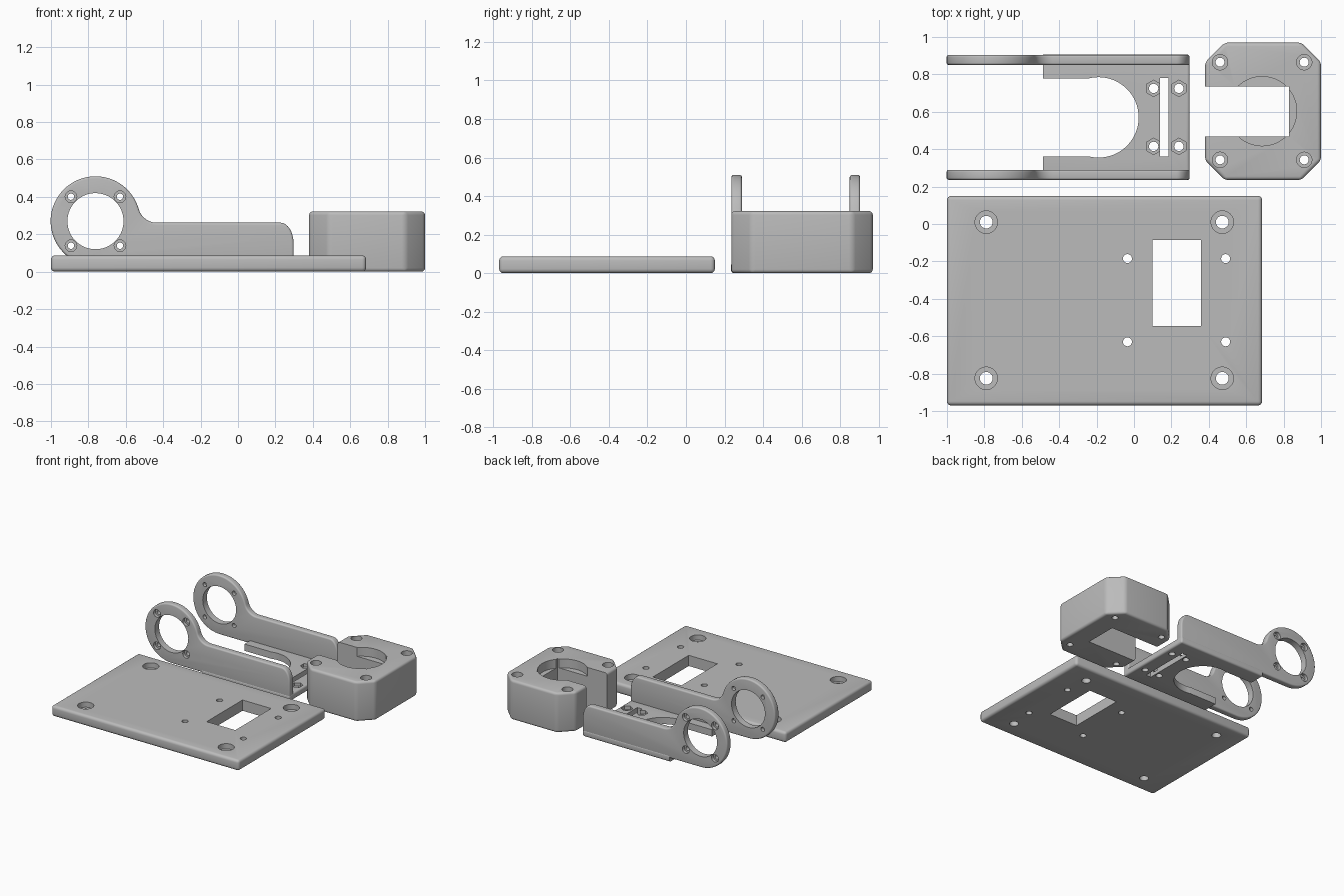
import bpy, bmesh, math
from mathutils import Matrix

if "Cube" in bpy.data.objects:
    bpy.data.objects.remove(bpy.data.objects["Cube"])

grey = bpy.data.materials.new("light_grey")
grey.diffuse_color = (0.5, 0.5, 0.5, 1)
grey.use_nodes = True
grey.node_tree.nodes["Principled BSDF"].inputs["Base Color"].default_value = grey.diffuse_color


def prism(name, pts, lo, hi, axis="Z"):
    """Extrude a profile: (x, y) along Z, or (x, z) along Y."""
    bm = bmesh.new()
    put = (lambda p, h: (p[0], p[1], h)) if axis == "Z" else (lambda p, h: (p[0], h, p[1]))
    a = [bm.verts.new(put(p, lo)) for p in pts]
    b = [bm.verts.new(put(p, hi)) for p in pts]
    n = len(pts)
    bm.faces.new(a)
    bm.faces.new(b[::-1])
    for i in range(n):
        j = (i + 1) % n
        bm.faces.new((a[j], a[i], b[i], b[j]))
    bmesh.ops.recalc_face_normals(bm, faces=bm.faces)
    me = bpy.data.meshes.new(name)
    bm.to_mesh(me)
    bm.free()
    me.materials.append(grey)
    ob = bpy.data.objects.new(name, me)
    bpy.context.collection.objects.link(ob)
    return ob


def rect(x0, x1, y0, y1):
    return [(x0, y0), (x1, y0), (x1, y1), (x0, y1)]


def arc(cx, cy, r, a0=0, a1=360, n=40, closed=True):
    m = n if closed else n - 1
    return [(cx + r * math.cos(math.radians(a0 + (a1 - a0) * i / m)),
             cy + r * math.sin(math.radians(a0 + (a1 - a0) * i / m))) for i in range(n)]


def apply(ob, mod):
    bpy.context.view_layer.objects.active = ob
    bpy.ops.object.modifier_apply(modifier=mod.name)


def bevel(ob, width):
    m = ob.modifiers.new("round", "BEVEL")
    m.width, m.segments = width, 4
    m.limit_method, m.angle_limit = "ANGLE", math.radians(35)
    m.use_clamp_overlap = False
    apply(ob, m)


def cut(ob, pts, lo, hi, axis="Z"):
    c = prism("cutter", pts, lo, hi, axis)
    c.hide_render = True
    m = ob.modifiers.new("cut", "BOOLEAN")
    m.operation, m.solver, m.object = "DIFFERENCE", "EXACT", c
    apply(ob, m)
    bpy.data.objects.remove(c)


def finish(ob):
    bpy.ops.object.select_all(action="DESELECT")
    ob.select_set(True)
    bpy.context.view_layer.objects.active = ob
    bpy.ops.object.shade_smooth_by_angle(angle=math.radians(30))


# Mounting plate with window, countersunk corner holes and small screw holes
plate = prism("mounting_plate", rect(-1, 0.685, -0.97, 0.15), 0, 0.087)
bevel(plate, 0.022)
cut(plate, rect(0.1, 0.357, -0.545, -0.085), -1, 1)
for x in (-0.79, 0.472):
    for y in (0.01, -0.825):
        cut(plate, arc(x, y, 0.06), 0.045, 1)
        cut(plate, arc(x, y, 0.034), -1, 1)
for x in (-0.035, 0.49):
    for y in (-0.185, -0.63):
        cut(plate, arc(x, y, 0.024, n=24), -1, 1)
finish(plate)

# Clamp block with chamfered corners, side slot and round recess
x0, x1, y0, y1, c = 0.38, 1.0, 0.235, 0.97, 0.105
block = prism("clamp_block", [(x0 + c, y0), (x1 - c, y0), (x1, y0 + c), (x1, y1 - c),
                              (x1 - c, y1), (x0 + c, y1), (x0, y1 - c), (x0, y0 + c)], 0, 0.322)
bevel(block, 0.02)
cut(block, arc(0.685, 0.603, 0.185, n=64), 0.25, 1)
cut(block, rect(0, 0.828, 0.468, 0.735), -1, 1)
for x in (0.46, 0.91):
    for y in (0.343, 0.865):
        cut(block, arc(x, y, 0.041), 0.27, 1)
        cut(block, arc(x, y, 0.024, n=24), -1, 1)
finish(block)

# Bracket floor with rounded U cutout, slot and hexagonal nut pockets
mid = 0.57
floor = prism("bracket_floor", rect(-0.6, 0.298, 0.234, 0.906), 0, 0.055)
bevel(floor, 0.015)
cut(floor, rect(-1, -0.487, 0, 1), -1, 1)
cut(floor, rect(-1, -0.14, mid - 0.208, mid + 0.208), -1, 1)
cut(floor, arc(-0.19, mid, 0.215, n=64), -1, 1)
cut(floor, rect(0.14, 0.185, mid - 0.21, mid + 0.21), -1, 1)
for x in (0.105, 0.24):
    for y in (mid - 0.155, mid + 0.155):
        cut(floor, arc(x, y, 0.044, 30, 390, n=6), 0.028, 1)
        cut(floor, arc(x, y, 0.025, n=24), -1, 1)
finish(floor)

# Side arms: ring end, concave neck, straight bar with a rounded tip
cx, cz, R, r = -0.762, 0.27, 0.24, 0.1
top = 0.262
nz = top + r
nx = cx + math.sqrt((R + r) ** 2 - (nz - cz) ** 2)
t = math.degrees(math.atan2(nz - cz, nx - cx))
profile = arc(cx, cz, R, t, 270, n=50, closed=False)
profile += [(0.297, cz - R)]
profile += [(0.297 - 0.07 + 0.07 * math.cos(a), top - 0.11 + 0.11 * math.sin(a))
            for a in (math.radians(9 * i) for i in range(11))]
profile += arc(nx, nz, r, 270, 180 + t, n=14, closed=False)[:-1]

for name, lo, hi, out in (("front_arm", 0.236, 0.29, -1), ("back_arm", 0.85, 0.904, 1)):
    arm = prism(name, profile, lo, hi, "Y")
    bevel(arm, 0.012)
    cut(arm, arc(cx, cz, 0.15, n=64), -1, 2, "Y")
    face = lo if out < 0 else hi
    for sx in (-1, 1):
        for sz in (-1, 1):
            px, pz = cx + sx * 0.131, cz + sz * 0.131
            a, b = sorted((face - out * 0.025, face + out * 0.1))
            cut(arm, arc(px, pz, 0.031, n=24), a, b, "Y")
            cut(arm, arc(px, pz, 0.017, n=20), -1, 2, "Y")
    finish(arm)
